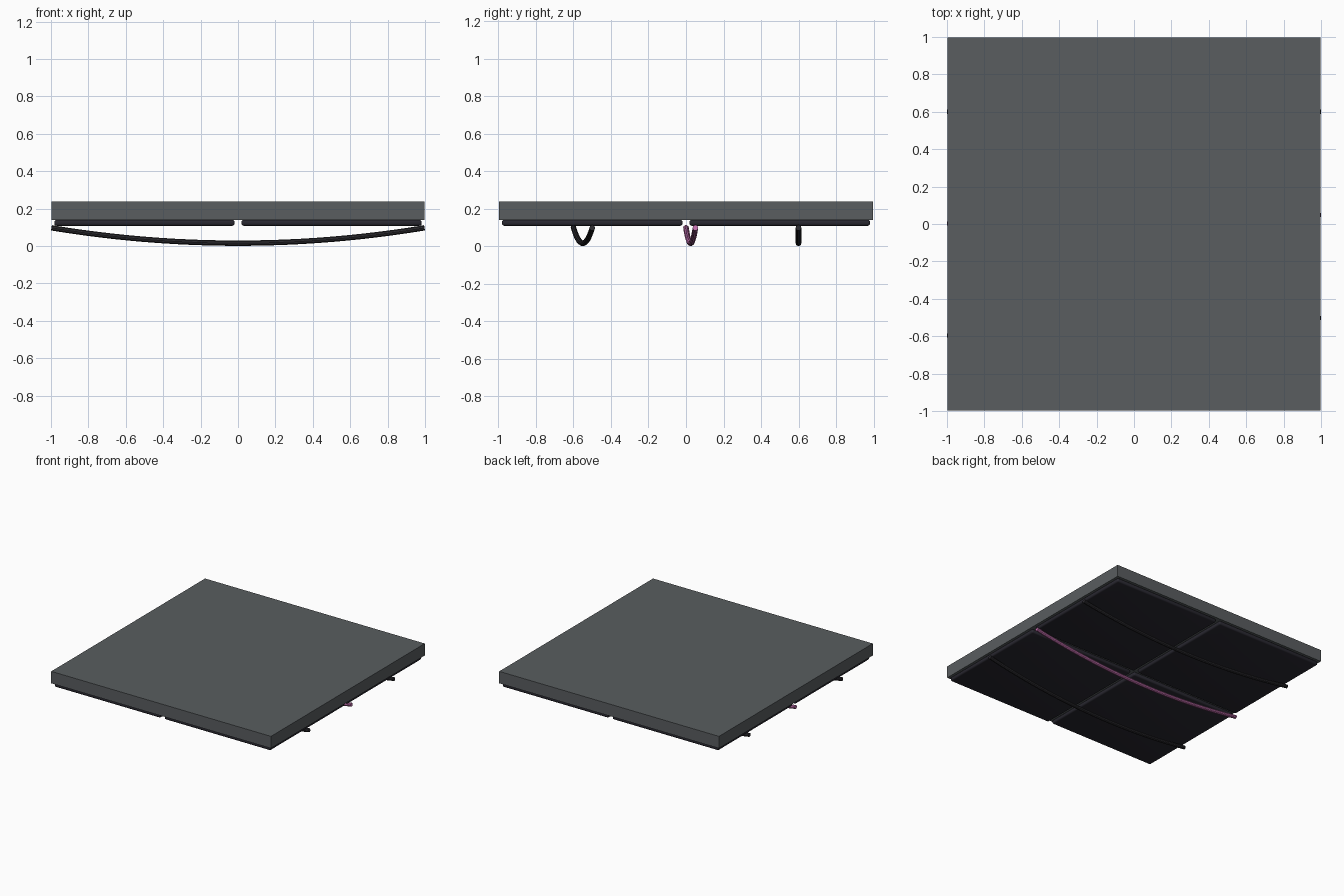
import bpy

if "Cube" in bpy.data.objects:
    bpy.data.objects.remove(bpy.data.objects["Cube"], do_unlink=True)


def material(name, rgb):
    m = bpy.data.materials.new(name)
    m.use_nodes = True
    m.diffuse_color = (*rgb, 1)
    m.node_tree.nodes["Principled BSDF"].inputs["Base Color"].default_value = (*rgb, 1)
    return m


SLATE = material("slate grey", (0.1, 0.11, 0.115))
CHARCOAL = material("charcoal", (0.022, 0.021, 0.03))
RUBBER = material("black rubber", (0.026, 0.025, 0.03))
PINK = material("pink", (0.58, 0.17, 0.45))


def box(name, centre, size, mat, bevel=0):
    bpy.ops.mesh.primitive_cube_add(size=1, location=centre)
    ob = bpy.context.object
    ob.name = name
    ob.scale = size
    bpy.ops.object.transform_apply(location=False, rotation=False, scale=True)
    ob.data.materials.append(mat)
    if bevel:
        mod = ob.modifiers.new("rounded edges", "BEVEL")
        mod.width = bevel
        mod.segments = 3
        bpy.ops.object.modifier_apply(modifier=mod.name)
        bpy.ops.object.shade_smooth_by_angle()
    return ob


def cable(name, y_right, y_left, mat, radius=0.015, steps=24):
    """Round cable sagging between the two side edges."""
    curve = bpy.data.curves.new(name, "CURVE")
    curve.dimensions = "3D"
    curve.bevel_depth = radius
    curve.bevel_resolution = 3
    curve.use_fill_caps = True
    spline = curve.splines.new("POLY")
    spline.points.add(steps)
    for i, p in enumerate(spline.points):
        t = i / steps
        x = 2 * t - 1
        p.co = (x * 0.997, y_right + (y_left - y_right) * t, radius + 0.082 * x * x, 1)
    curve.materials.append(mat)
    ob = bpy.data.objects.new(name, curve)
    bpy.context.collection.objects.link(ob)
    # Turn the curve into a mesh
    bpy.ops.object.select_all(action="DESELECT")
    ob.select_set(True)
    bpy.context.view_layer.objects.active = ob
    bpy.ops.object.convert(target="MESH")
    bpy.ops.object.shade_smooth_by_angle()


# Ceiling slab
box("slab", (0, 0, 0.188), (1.995, 1.995, 0.098), SLATE)

# Four rounded panels under the slab
for sx, side in ((-1, "right"), (1, "left")):
    for sy, end in ((-1, "front"), (1, "back")):
        box(f"panel_{end}_{side}", (sx * 0.5, sy * 0.5, 0.124),
            (0.964, 0.964, 0.032), CHARCOAL, 0.012)

# Hanging cables
cable("front_cable", -0.6, -0.5, RUBBER)
cable("middle_cable", 0, 0.05, PINK)
cable("back_cable", 0.6, 0.6, RUBBER)
